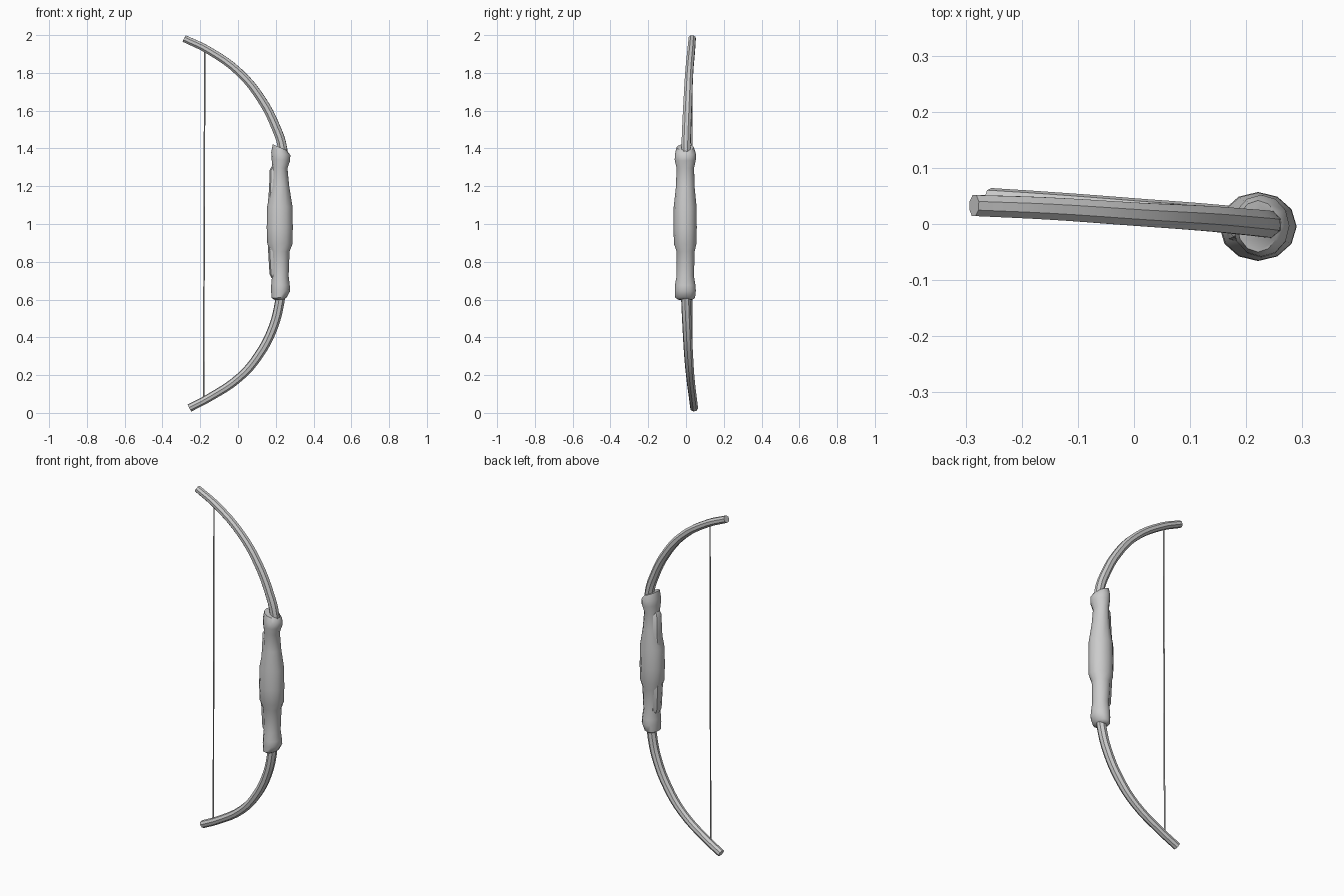
import bpy, bmesh, math


def smooth(obj, angle=40):
    bpy.ops.object.select_all(action='DESELECT')
    obj.select_set(True)
    bpy.context.view_layer.objects.active = obj
    bpy.ops.object.shade_smooth_by_angle(angle=math.radians(angle))


def tube(name, points, radius, sides_res=2, steps=4):
    """Smooth capped tube; points are (x, y, z, radius factor)."""
    cu = bpy.data.curves.new(name, 'CURVE')
    cu.dimensions = '3D'
    cu.bevel_depth = radius
    cu.bevel_resolution = sides_res
    cu.resolution_u = steps
    cu.use_fill_caps = True
    sp = cu.splines.new('BEZIER')
    sp.bezier_points.add(len(points) - 1)
    for bp, (x, y, z, r) in zip(sp.bezier_points, points):
        bp.co = (x, y, z)
        bp.radius = r
        bp.handle_left_type = bp.handle_right_type = 'AUTO'
    obj = bpy.data.objects.new(name, cu)
    bpy.context.collection.objects.link(obj)
    bpy.ops.object.select_all(action='DESELECT')
    obj.select_set(True)
    bpy.context.view_layer.objects.active = obj
    bpy.ops.object.convert(target='MESH')
    smooth(bpy.context.view_layer.objects.active)


def loft(name, rings, sides=12):
    """Rings are (z at left, z at right, x0, x1, y0, y1)."""
    bm = bmesh.new()
    loops = []
    for zl, zr, x0, x1, y0, y1 in rings:
        loop = []
        for i in range(sides):
            a = 2 * math.pi * i / sides
            t = (1 + math.cos(a)) / 2
            loop.append(bm.verts.new((x0 + (x1 - x0) * t,
                                      (y0 + y1) / 2 + (y1 - y0) / 2 * math.sin(a),
                                      zl + (zr - zl) * t)))
        loops.append(loop)
    for a, b in zip(loops, loops[1:]):
        for i in range(sides):
            j = (i + 1) % sides
            bm.faces.new((a[i], a[j], b[j], b[i]))
    bm.faces.new(loops[0][::-1])
    bm.faces.new(loops[-1])
    bmesh.ops.recalc_face_normals(bm, faces=bm.faces)
    me = bpy.data.meshes.new(name)
    bm.to_mesh(me)
    bm.free()
    obj = bpy.data.objects.new(name, me)
    bpy.context.collection.objects.link(obj)
    smooth(obj)


# Curved limbs, running a little way into the grip
tube("upper_limb", [(0.235, -0.002, 1.30, 1.15), (0.236, 0.0, 1.40, 1.15),
                    (0.197, 0.004, 1.52, 1.12), (0.127, 0.01, 1.655, 1.08),
                    (0.01, 0.017, 1.80, 1.0), (-0.16, 0.028, 1.922, 0.95),
                    (-0.285, 0.033, 1.982, 0.9)], 0.0225)
tube("lower_limb", [(0.23, -0.002, 0.68, 1.15), (0.221, 0.0, 0.59, 1.15),
                    (0.185, 0.006, 0.45, 1.12), (0.106, 0.014, 0.30, 1.08),
                    (0.008, 0.023, 0.188, 1.0), (-0.15, 0.036, 0.082, 0.95),
                    (-0.257, 0.043, 0.026, 0.95)], 0.0225)

# Bow string between the limbs
tube("string", [(-0.182, 0.032, 0.065, 1), (-0.176, 0.03, 1.925, 1)], 0.004, 1, 1)

# Swelling grip with a collar at each end
loft("grip", [
    (0.598, 0.600, 0.195, 0.240, -0.040, 0.035),
    (0.608, 0.612, 0.178, 0.258, -0.057, 0.048),
    (0.650, 0.645, 0.175, 0.276, -0.059, 0.052),
    (0.680, 0.675, 0.176, 0.274, -0.058, 0.050),
    (0.725, 0.725, 0.180, 0.268, -0.050, 0.042),
    (0.855, 0.855, 0.170, 0.273, -0.050, 0.046),
    (0.895, 0.895, 0.155, 0.289, -0.064, 0.055),
    (0.980, 0.980, 0.152, 0.290, -0.066, 0.057),
    (1.090, 1.090, 0.154, 0.289, -0.065, 0.056),
    (1.200, 1.200, 0.176, 0.271, -0.053, 0.045),
    (1.300, 1.295, 0.182, 0.262, -0.050, 0.043),
    (1.345, 1.335, 0.178, 0.276, -0.060, 0.052),
    (1.380, 1.365, 0.176, 0.277, -0.058, 0.052),
    (1.422, 1.390, 0.184, 0.258, -0.050, 0.042)])

# Raised pad on the string side of the grip
loft("grip_pad", [
    (0.715, 0.725, 0.176, 0.220, -0.028, 0.025),
    (0.735, 0.735, 0.167, 0.220, -0.034, 0.030),
    (0.880, 0.880, 0.158, 0.220, -0.036, 0.032),
    (1.060, 1.060, 0.154, 0.220, -0.036, 0.032),
    (1.180, 1.180, 0.164, 0.220, -0.036, 0.032),
    (1.285, 1.285, 0.168, 0.220, -0.032, 0.028),
    (1.305, 1.295, 0.178, 0.220, -0.026, 0.022)], 8)
